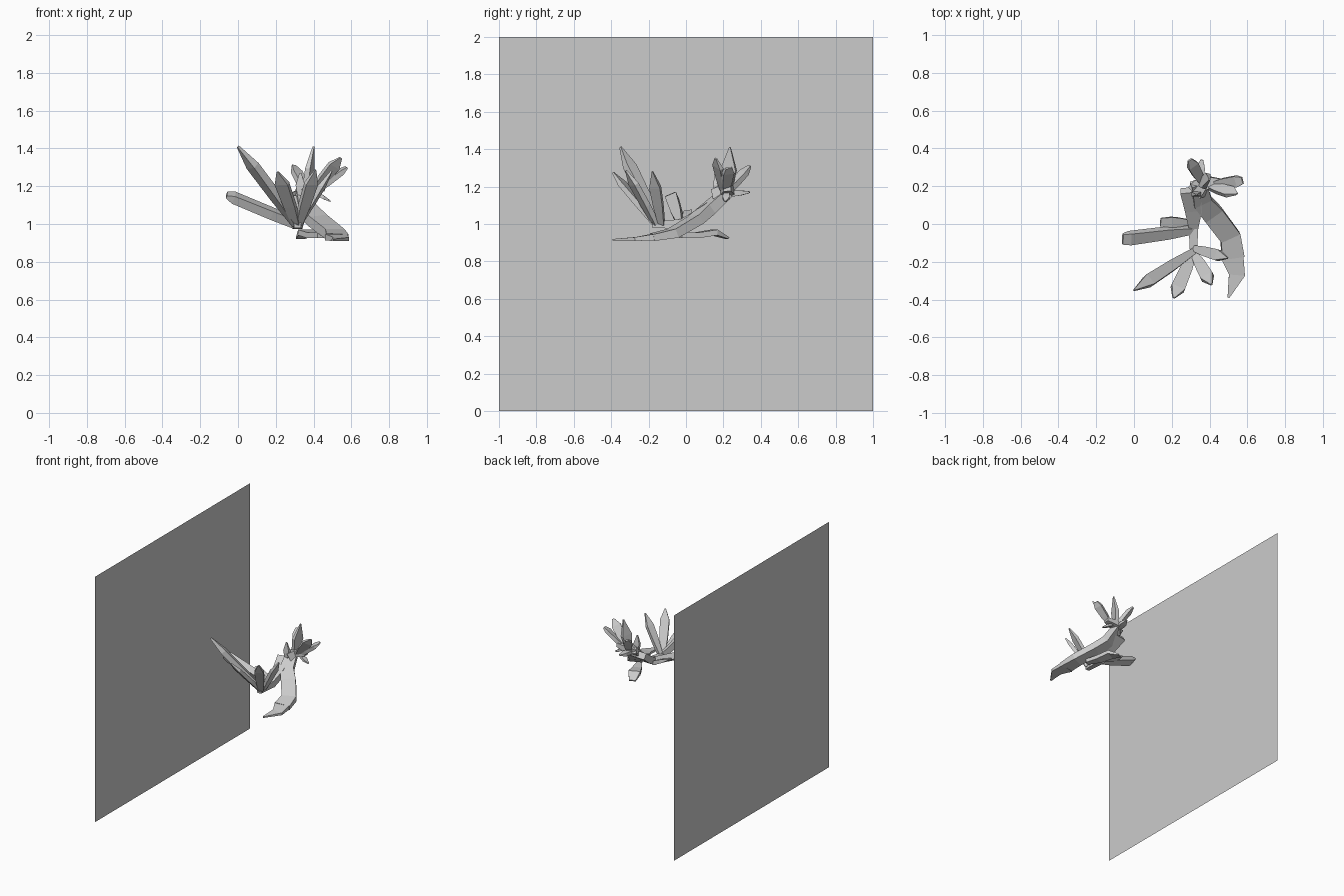
import bpy, bmesh
from mathutils import Vector


def finish(name, bm):
    bmesh.ops.recalc_face_normals(bm, faces=bm.faces)
    me = bpy.data.meshes.new(name)
    bm.to_mesh(me)
    bm.free()
    ob = bpy.data.objects.new(name, me)
    bpy.context.collection.objects.link(ob)
    return ob


def limb(name, path, sizes, side_hint):
    """Four-sided faceted limb; sizes are (width, thickness) per path point."""
    bm = bmesh.new()
    pts = [Vector(p) for p in path]
    rings = []
    for i, p in enumerate(pts):
        t = (pts[min(i + 1, len(pts) - 1)] - pts[max(i - 1, 0)]).normalized()
        s = Vector(side_hint)
        s = (s - t * s.dot(t)).normalized()
        n = t.cross(s)
        w, h = sizes[i][0] / 2, sizes[i][1] / 2
        rings.append([bm.verts.new(p + s * a * w + n * b * h)
                      for a, b in ((-1, -1), (1, -1), (1, 1), (-1, 1))])
    for r, q in zip(rings, rings[1:]):
        for k in range(4):
            bm.faces.new((r[k], r[(k + 1) % 4], q[(k + 1) % 4], q[k]))
    bm.faces.new(rings[0])
    bm.faces.new(rings[-1])
    return finish(name, bm)


def blade(name, base, tip, width, thick, side_hint, shoulder=0.75, end=0.1):
    """Leaf blade: narrow base, wide shoulder, pointed or blunt end."""
    a, b = Vector(base), Vector(tip)
    path = [a, a.lerp(b, 0.35), a.lerp(b, shoulder), b]
    sizes = [(width * 0.5, thick), (width * 0.85, thick),
             (width, thick * 0.9), (width * end, thick * 0.3)]
    return limb(name, path, sizes, side_hint)


# Flat upright panel behind the branch
bm = bmesh.new()
bm.faces.new([bm.verts.new((-0.59, y, z)) for y, z in ((-1, 0), (1, 0), (1, 2), (-1, 2))])
panel = finish("backing_panel", bm)

# Main branch, curving down to a flat drooping leaf
limb("main_branch",
     [(0.34, 0.22, 1.17), (0.36, 0.12, 1.08), (0.42, 0.05, 1.02),
      (0.51, -0.07, 0.95), (0.525, -0.18, 0.93)],
     [(0.08, 0.05), (0.10, 0.06), (0.11, 0.055), (0.11, 0.05), (0.12, 0.035)], (1, 0.45, 0))
limb("drooping_leaf",
     [(0.52, -0.17, 0.93), (0.545, -0.27, 0.92), (0.50, -0.39, 0.915)],
     [(0.12, 0.035), (0.085, 0.02), (0.01, 0.01)], (1, 0.15, 0))

# Side stem that carries the fan of blades
limb("side_stem",
     [(0.30, 0.18, 1.13), (0.315, 0.08, 1.06), (0.315, -0.02, 1.0), (0.315, -0.18, 0.995)],
     [(0.11, 0.05), (0.09, 0.055), (0.05, 0.055), (0.035, 0.03)], (1, 0, 0))

# Fan blades: base, tip, width, thickness, side direction, shoulder, end
fan = [
    ((0.31, -0.03, 1.0), (-0.06, -0.08, 1.155), 0.065, 0.05, (0.1, 1, 0.4), 0.9, 0.9),
    ((0.31, -0.15, 1.0), (0.0, -0.35, 1.41), 0.065, 0.045, (0.5, -0.7, 0.1), 0.75, 0.1),
    ((0.31, -0.16, 1.0), (0.21, -0.39, 1.275), 0.075, 0.03, (1, -0.4, 0), 0.78, 0.15),
    ((0.32, -0.16, 1.0), (0.41, -0.32, 1.285), 0.07, 0.03, (1, 0.5, 0), 0.75, 0.12),
    ((0.32, -0.13, 1.0), (0.495, -0.18, 1.28), 0.06, 0.03, (0.3, 1, 0), 0.7, 0.1),
    ((0.29, 0.01, 1.0), (0.14, 0.01, 1.07), 0.055, 0.03, (0, 1, 0.2), 0.6, 0.8),
]
for i, f in enumerate(fan):
    blade(f"fan_blade_{i + 1}", *f)

# Crown of short spikes at the top of the branch
limb("crown_base",
     [(0.33, 0.17, 1.15), (0.37, 0.22, 1.18), (0.46, 0.22, 1.19)],
     [(0.09, 0.06), (0.08, 0.05), (0.04, 0.03)], (-0.4, 1, 0))
crown = [
    ((0.36, 0.22, 1.17), (0.40, 0.235, 1.41), 0.085, 0.03, (0.3, 1, 0), 0.5, 0.08),
    ((0.42, 0.21, 1.18), (0.575, 0.23, 1.30), 0.06, 0.03, (0.2, 1, 0.5), 0.8, 0.6),
    ((0.40, 0.20, 1.18), (0.545, 0.16, 1.35), 0.07, 0.025, (0.7, 0.6, -0.4), 0.75, 0.2),
    ((0.36, 0.22, 1.17), (0.295, 0.34, 1.31), 0.06, 0.03, (0.6, 0.3, -0.2), 0.75, 0.4),
    ((0.40, 0.22, 1.17), (0.49, 0.21, 1.12), 0.04, 0.02, (0, 1, 0), 0.6, 0.2),
    ((0.34, 0.22, 1.16), (0.36, 0.34, 1.17), 0.05, 0.03, (1, 0, 0), 0.6, 0.3),
    ((0.33, 0.16, 1.14), (0.33, 0.155, 1.27), 0.05, 0.025, (1, 0, 0), 0.5, 0.2),
]
for i, f in enumerate(crown):
    blade(f"crown_spike_{i + 1}", *f)

# Small leaf hanging below the branch
limb("under_leaf",
     [(0.44, -0.03, 0.94), (0.40, 0.06, 0.94), (0.36, 0.15, 0.955), (0.33, 0.22, 0.925)],
     [(0.04, 0.03), (0.07, 0.03), (0.09, 0.03), (0.05, 0.01)], (1, 0.4, 0))
